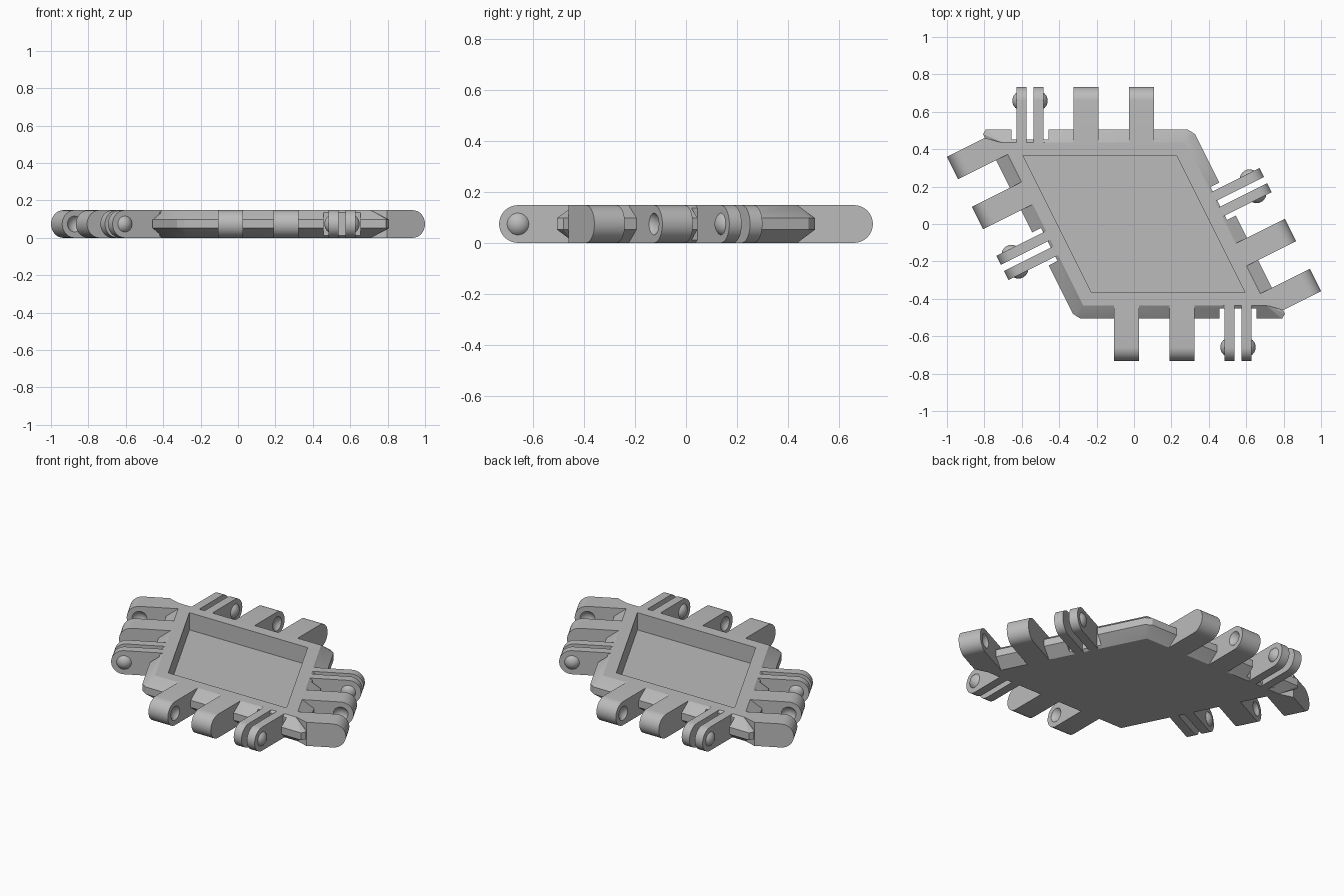
import bpy, bmesh, math
from mathutils import Matrix, Vector

if "Cube" in bpy.data.objects:
    bpy.data.objects.remove(bpy.data.objects["Cube"])

H = 0.148                      # plate thickness
RIM, EDGE, TIP = 0.071, 0.14, 0.367   # distances out from the pocket wall
BALL, INSET = 0.053, 0.031     # snap ball radius and how far it is sunk
PIVOT = TIP - H / 2

grey = bpy.data.materials.new("light_grey")
grey.use_nodes = True
grey.diffuse_color = (0.5, 0.5, 0.5, 1)
grey.node_tree.nodes["Principled BSDF"].inputs["Base Color"].default_value = (0.5, 0.5, 0.5, 1)

# side frames: x runs along the edge, y points outward
back = Matrix.Translation((-0.182, 0.366, 0))
left = Matrix.Translation((-0.41, 0, 0)) @ Matrix.Rotation(math.pi - math.atan(2), 4, 'Z')
half_turn = Matrix.Rotation(math.pi, 4, 'Z')
sides = {"back": (back, -0.075), "right": (left, 0.22),
         "front": (half_turn @ back, -0.075), "left": (half_turn @ left, 0.22)}


def finish(bm, name, frame=Matrix()):
    bmesh.ops.recalc_face_normals(bm, faces=bm.faces)
    mesh = bpy.data.meshes.new(name)
    bm.to_mesh(mesh)
    bm.free()
    mesh.transform(frame)
    mesh.materials.append(grey)
    obj = bpy.data.objects.new(name, mesh)
    bpy.context.collection.objects.link(obj)
    return obj


def prism(points, push):
    bm = bmesh.new()
    face = bm.faces.new([bm.verts.new(p) for p in points])
    out = bmesh.ops.extrude_face_region(bm, geom=[face])
    verts = [v for v in out["geom"] if isinstance(v, bmesh.types.BMVert)]
    bmesh.ops.translate(bm, verts=verts, vec=push)
    return bm


def sphere(name, t, frame):
    bm = bmesh.new()
    bmesh.ops.create_uvsphere(bm, u_segments=32, v_segments=16, radius=BALL,
                              matrix=Matrix.Translation((t, PIVOT, H / 2)))
    return finish(bm, name, frame)


def cut(obj, cutter):
    cutter.hide_render = True
    mod = obj.modifiers.new("cut", 'BOOLEAN')
    mod.operation, mod.object, mod.solver = 'DIFFERENCE', cutter, 'EXACT'
    bpy.context.view_layer.objects.active = obj
    bpy.ops.object.modifier_apply(modifier=mod.name)
    bpy.data.objects.remove(cutter)


def prong(t, width, trim=False):
    # flat bar with a half-round tip
    r = H / 2
    arc = [(PIVOT + r * math.cos(a), r + r * math.sin(a))
           for a in (math.pi * (i / 20 - 0.5) for i in range(21))]
    outline = [(0.05, 0)] + arc + [(0.05, H)]
    bm = prism([(t - width / 2, d, z) for d, z in outline], (width, 0, 0))
    if trim:  # keep the corner prong clear of the neighbouring edge
        bmesh.ops.bisect_plane(bm, geom=bm.verts[:] + bm.edges[:] + bm.faces[:],
                               plane_co=(0.522, RIM, 0), plane_no=(0.07, -0.064, 0),
                               clear_outer=True)
        bmesh.ops.holes_fill(bm, edges=bm.edges)
    return bm


def corners(d):
    # slanted plate outline at distance d from the pocket wall
    y = 0.366 + d
    slant = d * math.sqrt(5) / 2
    pts = [Vector((0.41 + slant - y / 2, y)), Vector((-0.41 - slant - y / 2, y))]
    return pts + [-p for p in pts]


# plate with bevelled rim and clipped outer corners
bm = bmesh.new()
inner, outer = corners(RIM), corners(EDGE)
for p in inner:
    for z in (0, H):
        bm.verts.new((p.x, p.y, z))
for i, p in enumerate(outer):
    for q in (outer[i - 1], outer[(i + 1) % 4]):
        c = p + (q - p).normalized() * 0.028
        for z in (0.052, 0.097):
            bm.verts.new((c.x, c.y, z))
bmesh.ops.convex_hull(bm, input=bm.verts)
bmesh.ops.dissolve_limit(bm, angle_limit=0.01, verts=bm.verts, edges=bm.edges)
plate = finish(bm, "plate")
cut(plate, finish(prism([(p.x, p.y, 0.04) for p in corners(0)], (0, 0, H)), "pocket_cutter"))

for side, (frame, shift) in sides.items():
    # clearance notch in the rim around the thin prongs
    pair = shift - 0.299
    a, b = pair - 0.0985, pair + 0.0985
    box = [(a, 0.087, -0.1), (b, 0.087, -0.1), (b, 0.25, -0.1), (a, 0.25, -0.1)]
    cut(plate, finish(prism(box, (0, 0, 0.4)), "notch_cutter", frame))

    # thick prongs with facing sockets
    for label, t, face in (("outer", shift + 0.298, -1), ("inner", shift, 1)):
        trim = t > 0.5
        bar = finish(prong(t, 0.134, trim), f"{side}_{label}_socket_prong", frame)
        cut(bar, sphere("socket_cutter", t + face * (0.067 + INSET), frame))

    # thin prongs with snap balls on their outer faces
    for label, face in (("first", -1), ("second", 1)):
        t = pair + face * 0.0455
        finish(prong(t, 0.054), f"{side}_{label}_clip_prong", frame)
        # cap of the ball outside the prong
        ball = sphere(f"{side}_{label}_snap_ball", t + face * (0.027 - INSET), frame)
        hidden = t - face * 0.027
        block = [(hidden, 0, -0.1), (t, 0, -0.1), (t, 0.5, -0.1), (hidden, 0.5, -0.1)]
        wide = [(p[0] if p[0] == t else t - face * 0.2, p[1], p[2]) for p in block]
        cut(ball, finish(prism(wide, (0, 0, 0.4)), "ball_cutter", frame))

# smooth rounded faces, keep hard edges
bpy.ops.object.select_all(action='DESELECT')
for obj in bpy.context.scene.objects:
    if obj.type == 'MESH':
        obj.select_set(True)
        bpy.context.view_layer.objects.active = obj
bpy.ops.object.shade_smooth_by_angle(angle=math.radians(30))
